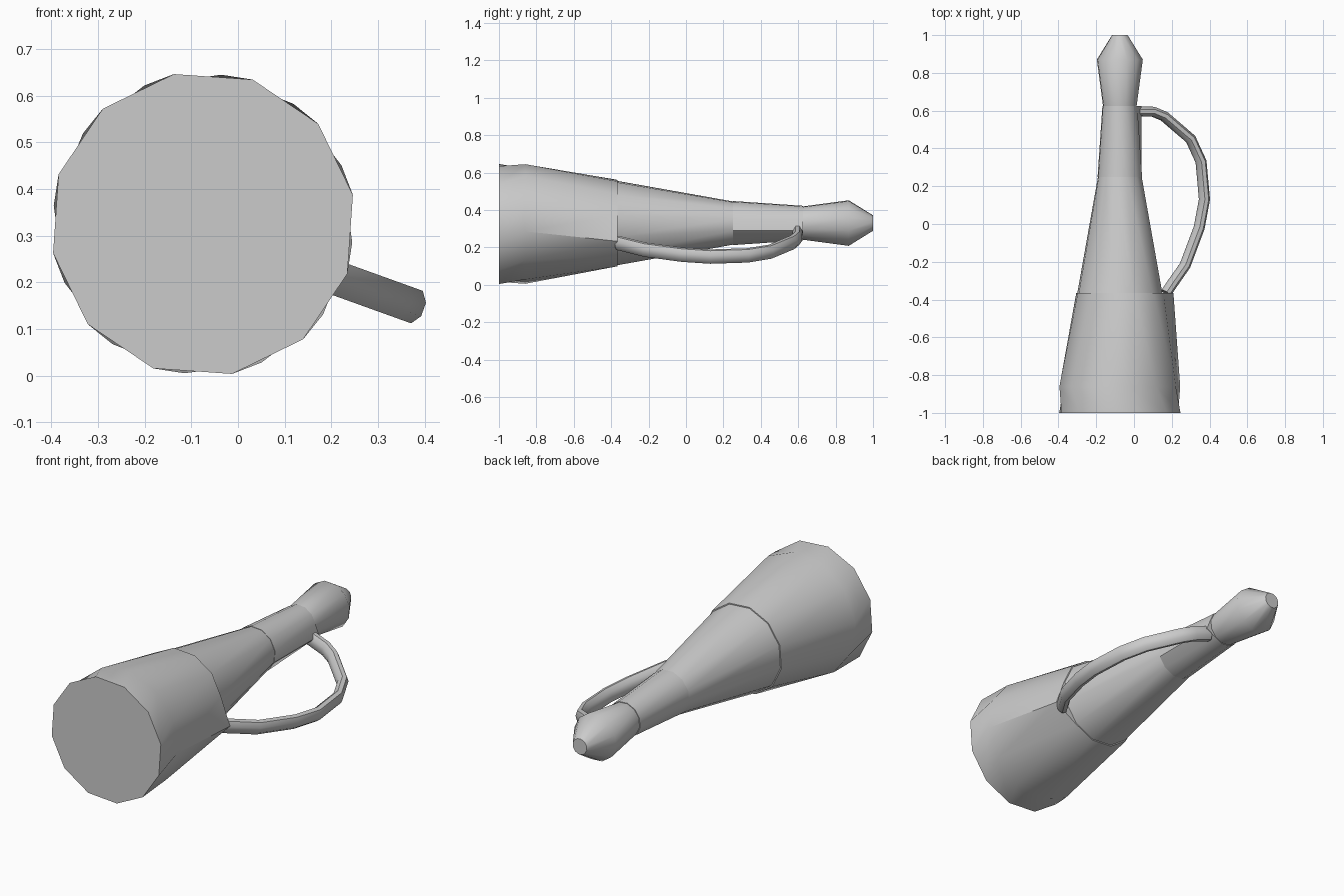
import bpy, bmesh
from math import sin, cos, radians, tau
from mathutils import Vector

cube = bpy.data.objects.get("Cube")
if cube:
    bpy.data.objects.remove(cube)

grey = bpy.data.materials.new("plain grey")
grey.use_nodes = True
grey.diffuse_color = (0.6, 0.6, 0.6, 1)
grey.node_tree.nodes["Principled BSDF"].inputs["Base Color"].default_value = (0.6, 0.6, 0.6, 1)

SIDES = 12
LUG_ANGLE = -19          # direction in which the handle leaves the body


def skin(name, rings, angle):
    """Join rings of points into a closed tube with flat ends."""
    bm = bmesh.new()
    loops = [[bm.verts.new(p) for p in ring] for ring in rings]
    n = len(loops[0])
    for a, b in zip(loops, loops[1:]):
        for i in range(n):
            j = (i + 1) % n
            bm.faces.new((a[i], a[j], b[j], b[i]))
    bm.faces.new(loops[0][::-1])
    bm.faces.new(loops[-1])
    bmesh.ops.recalc_face_normals(bm, faces=bm.faces)
    mesh = bpy.data.meshes.new(name)
    bm.to_mesh(mesh)
    bm.free()
    mesh.materials.append(grey)
    obj = bpy.data.objects.new(name, mesh)
    bpy.context.collection.objects.link(obj)
    bpy.ops.object.select_all(action='DESELECT')
    obj.select_set(True)
    bpy.context.view_layer.objects.active = obj
    bpy.ops.object.shade_smooth_by_angle(angle=radians(angle))
    return obj


def body_ring(y, radius, z=0.33, twist=0, lug=None):
    """Ring round the body axis; lug pulls out the corner under the handle."""
    points = []
    for i in range(SIDES):
        a = radians(LUG_ANGLE + twist) + tau * i / SIDES
        r = lug if lug and i == 0 else radius
        points.append((-0.075 + r * cos(a), y, z + r * sin(a)))
    return points


# Body sections from the wide base to the pointed stopper
skin("base_section", [body_ring(-1, 0.327, 0.325),
                      body_ring(-0.86, 0.322, 0.325, twist=12),
                      body_ring(-0.365, 0.235, lug=0.30)], 45)
skin("tapered_section", [body_ring(-0.37, 0.23), body_ring(0.255, 0.117)], 45)
skin("neck", [body_ring(0.25, 0.12), body_ring(0.625, 0.094, lug=0.122)], 45)
skin("stopper", [body_ring(0.62, 0.09), body_ring(0.87, 0.124),
                 body_ring(1, 0.042)], 40)

# Curved handle lying in a sloping plane
path = [Vector((x, y, 0.285 - 0.36 * x)) for x, y in (
    (0.17, -0.365), (0.20, -0.32), (0.27, -0.22), (0.345, -0.02), (0.373, 0.13),
    (0.355, 0.33), (0.30, 0.45), (0.16, 0.57), (0.10, 0.595), (0.01, 0.597))]
normal = Vector((0.36, 0, 1)).normalized()
rings = []
for i, p in enumerate(path):
    tangent = path[min(i + 1, len(path) - 1)] - path[max(i - 1, 0)]
    side = tangent.cross(normal).normalized()
    rings.append([p + side * 0.028 * cos(tau * k / 8 + tau / 16)
                  + normal * 0.04 * sin(tau * k / 8 + tau / 16) for k in range(8)])
skin("handle", rings, 40)
